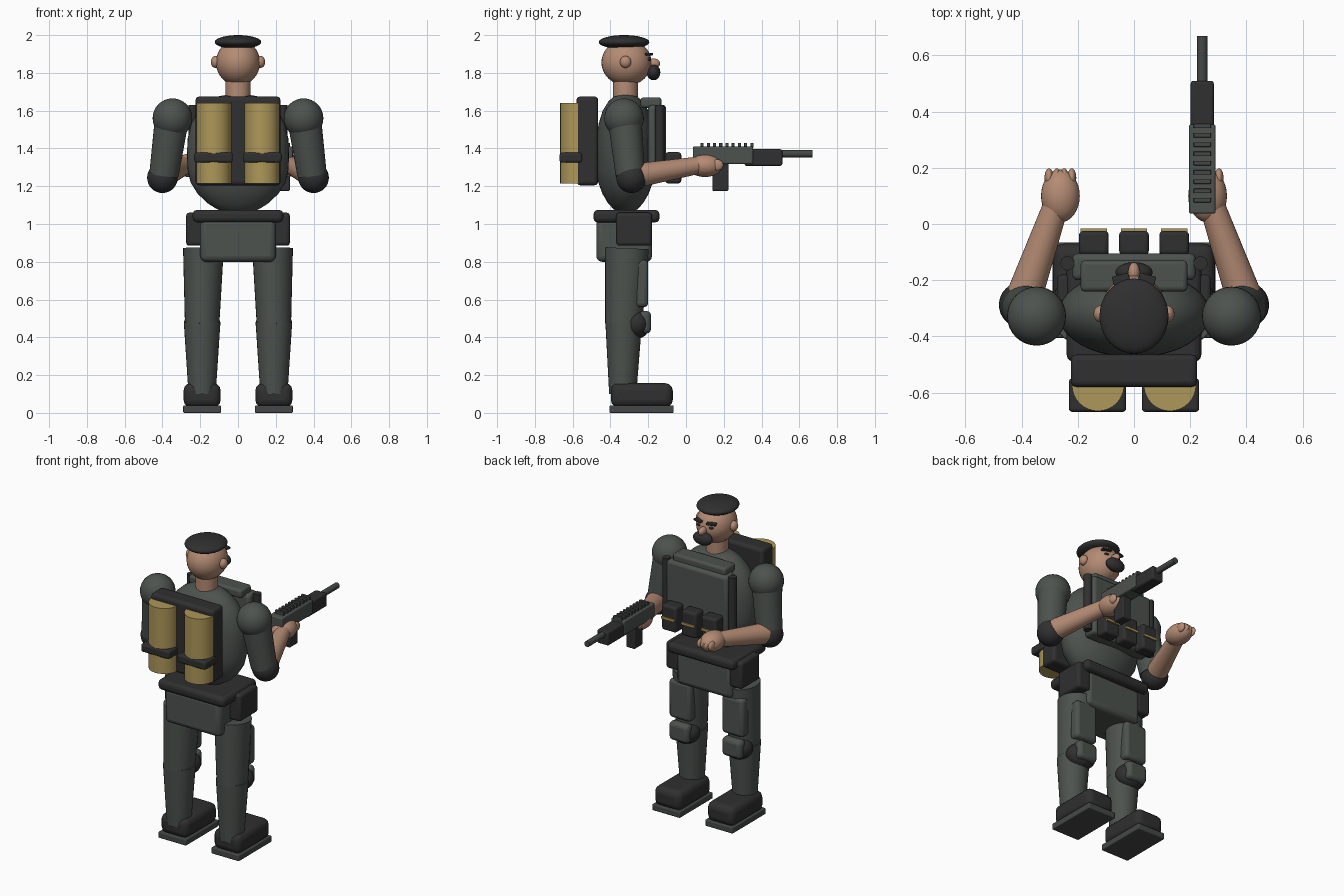
import bpy, bmesh, math
from mathutils import Vector

if "Cube" in bpy.data.objects:
    bpy.data.objects.remove(bpy.data.objects["Cube"])


def material(name, rgb):
    m = bpy.data.materials.new(name)
    m.diffuse_color = (*rgb, 1)
    m.use_nodes = True
    m.node_tree.nodes["Principled BSDF"].inputs["Base Color"].default_value = m.diffuse_color
    return m


GREEN = material("uniform_green", (0.073, 0.085, 0.077))
BLACK = material("gear_black", (0.029, 0.029, 0.030))
SKIN = material("skin", (0.46, 0.26, 0.175))
GOLD = material("tank_gold", (0.42, 0.31, 0.10))
METAL = material("dark_metal", (0.058, 0.064, 0.062))


def finish(ob, name, mat):
    ob.name = name
    ob.data.materials.append(mat)
    bpy.ops.object.shade_smooth_by_angle(angle=math.radians(40))
    return ob


def box(name, mat, x, y, z, bevel=0.015):
    """Rounded box given by its (low, high) range on each axis."""
    bpy.ops.mesh.primitive_cube_add(size=1, location=[sum(r) / 2 for r in (x, y, z)])
    ob = bpy.context.object
    ob.scale = [r[1] - r[0] for r in (x, y, z)]
    bpy.ops.object.transform_apply(location=False, rotation=False, scale=True)
    if bevel:
        b = ob.modifiers.new("bevel", "BEVEL")
        b.width, b.segments = bevel, 3
    return finish(ob, name, mat)


def ball(name, mat, loc, r):
    bpy.ops.mesh.primitive_uv_sphere_add(segments=32, ring_count=16, radius=1, location=loc)
    ob = bpy.context.object
    ob.scale = r if isinstance(r, tuple) else (r, r, r)
    bpy.ops.object.transform_apply(location=False, rotation=False, scale=True)
    return finish(ob, name, mat)


def tube(name, mat, a, b, r1, r2=None, squash=1):
    """Tapered cylinder from a to b; squash narrows it along local x."""
    a, b = Vector(a), Vector(b)
    d = b - a
    bpy.ops.mesh.primitive_cone_add(vertices=32, radius1=r1, radius2=r2 or r1,
                                    depth=d.length, location=(a + b) / 2)
    ob = bpy.context.object
    ob.scale.x = squash
    bpy.ops.object.transform_apply(location=False, rotation=False, scale=True)
    ob.rotation_euler = Vector((0, 0, 1)).rotation_difference(d.normalized()).to_euler()
    return finish(ob, name, mat)


def lathe(name, mat, profile, centre, rx, ry, n=40):
    """Elliptical body from (z, radius fraction) pairs."""
    bm = bmesh.new()
    rings = []
    for z, f in profile:
        rings.append([bm.verts.new((rx * f * math.cos(math.tau * i / n),
                                    ry * f * math.sin(math.tau * i / n), z)) for i in range(n)])
    for lo, hi in zip(rings, rings[1:]):
        for i in range(n):
            bm.faces.new((lo[i], lo[(i + 1) % n], hi[(i + 1) % n], hi[i]))
    bm.faces.new(rings[0][::-1])
    bm.faces.new(rings[-1])
    me = bpy.data.meshes.new(name)
    bm.to_mesh(me)
    bm.free()
    ob = bpy.data.objects.new(name, me)
    ob.location = (centre[0], centre[1], 0)
    bpy.context.collection.objects.link(ob)
    bpy.ops.object.select_all(action='DESELECT')
    bpy.context.view_layer.objects.active = ob
    ob.select_set(True)
    return finish(ob, name, mat)


def span(c, half):
    return (c - half, c + half)


# Torso and hips
lathe("torso", GREEN, [(1.06, .25), (1.08, .42), (1.11, .60), (1.16, .79), (1.22, .93),
                       (1.29, .99), (1.36, 1), (1.45, .99), (1.53, .92), (1.60, .78),
                       (1.65, .58), (1.675, .40), (1.685, .2)], (0, -.32), .27, .155)
box("belt", BLACK, (-.24, .24), (-.49, -.14), (1.008, 1.075), .025)
box("pelvis", GREEN, (-.2, .2), (-.475, -.18), (.80, 1.03), .03)

# Chest armour
box("chest_plate", GREEN, (-.22, .22), (-.2, -.105), (1.24, 1.63), .02)
box("collar_plate", GREEN, (-.19, .19), (-.24, -.13), (1.615, 1.67), .015)
for x in (-.143, 0, .143):
    box("ammo_pouch", BLACK, span(x, .053), (-.11, -.025), (1.215, 1.38))
    box("pouch_clip", GOLD, span(x, .047), (-.028, -.016), (1.29, 1.305), 0)

# Backpack with two tanks
box("backpack", BLACK, (-.225, .225), (-.58, -.465), (1.205, 1.675), .02)

# Head
tube("neck", SKIN, (0, -.32, 1.64), (0, -.32, 1.78), .066)
ball("head", SKIN, (0, -.315, 1.855), (.117, .133, .122))
ball("cap", BLACK, (0, -.328, 1.963), (.123, .134, .037))
ball("nose", SKIN, (0, -.172, 1.85), (.021, .035, .026))
ball("beard", BLACK, (0, -.172, 1.803), (.066, .036, .042))

# Parts on both sides
for s in (-1, 1):
    lx = s * .19
    # Boots and legs
    box("boot_sole", METAL, span(lx, .1), (-.405, -.065), (0, .04), .006)
    box("boot", BLACK, span(lx, .098), (-.398, -.07), (.03, .157), .038)
    tube("shin", GREEN, (lx, -.335, .1), (lx, -.33, .48), .072, .097)
    tube("thigh", GREEN, (lx, -.33, .47), (s * .183, -.312, .87), .098, .116, .93)
    ball("knee", BLACK, (lx, -.262, .47), (.097, .072, .078))
    box("knee_pad", GREEN, span(lx, .07), (-.25, -.185), (.42, .54), .025)
    box("thigh_plate", GREEN, span(lx, .078), (-.27, -.2), (.56, .81), .022)
    box("hip_pouch", BLACK, sorted((s * .18, s * .275)), (-.37, -.18), (.885, 1.06), .018)
    # Chest rail, tank and tank strap
    tube("chest_rail", BLACK, (s * .237, -.14, 1.26), (s * .237, -.14, 1.63), .025)
    tube("tank", GOLD, (s * .128, -.573, 1.215), (s * .128, -.573, 1.64), .093)
    box("tank_strap", BLACK, span(s * .13, .102), (-.669, -.55), (1.325, 1.378), .012)
    # Arms
    ball("shoulder", GREEN, (s * .347, -.328, 1.56), .105)
    tube("upper_arm", GREEN, (s * .35, -.325, 1.56), (s * .392, -.295, 1.26), .09, .078)
    ball("elbow", BLACK, (s * .40, -.288, 1.245), .081)
    tube("forearm", SKIN, (s * .395, -.27, 1.255), (s * .28, .06, 1.31), .065, .046)
    ball("hand", SKIN, (s * .262, .1, 1.31), (.069, .094, .061))
    for i in range(4):
        x = s * (.262 + (i - 1.5) * .027)
        ball("finger", SKIN, (x, .165, 1.312), (.016, .033, .03))
    # Face
    ball("ear", SKIN, (s * .119, -.32, 1.858), (.025, .03, .032))
    brow = box("eyebrow", BLACK, span(s * .046, .03), (-.212, -.18), (1.893, 1.906), .004)
    brow.rotation_euler.z = -s * .25
    ball("eye", BLACK, (s * .042, -.2, 1.872), (.016, .014, .009))

# Rifle
gx = .243
box("rifle_body", GREEN, span(gx, .047), (.037, .355), (1.318, 1.41), .007)
box("rifle_handguard", BLACK, span(gx, .041), (.31, .51), (1.308, 1.396), .01)
box("rifle_magazine", BLACK, span(gx, .032), (.14, .225), (1.175, 1.33), .008)
tube("rifle_barrel", METAL, (gx, .5, 1.372), (gx, .67, 1.372), .019)
for i in range(9):
    box("rail_rib", METAL, span(gx, .031), span(.085 + i * .033, .008), (1.405, 1.43), .002)
